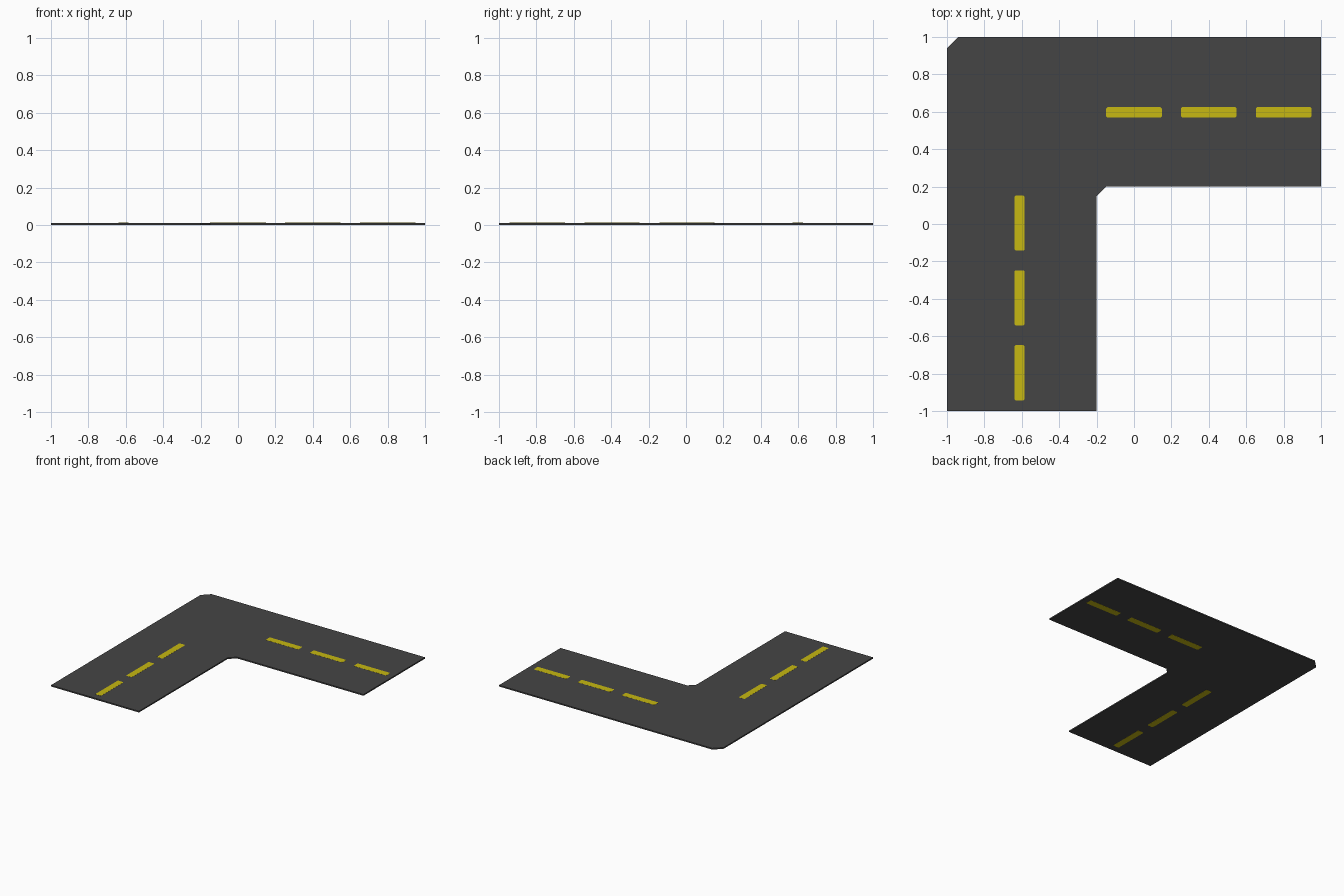
import bpy, bmesh

if "Cube" in bpy.data.objects:
    bpy.data.objects.remove(bpy.data.objects["Cube"])


def material(name, color):
    m = bpy.data.materials.new(name)
    m.diffuse_color = (*color, 1.0)
    m.use_nodes = True
    m.node_tree.nodes["Principled BSDF"].inputs["Base Color"].default_value = m.diffuse_color
    return m


def prism(name, outline, z0, z1, mat):
    """Extrude a flat counter-clockwise outline from z0 to z1."""
    bm = bmesh.new()
    face = bm.faces.new([bm.verts.new((x, y, z0)) for x, y in outline])
    top = bmesh.ops.extrude_face_region(bm, geom=[face], use_keep_orig=True)
    verts = [v for v in top["geom"] if isinstance(v, bmesh.types.BMVert)]
    bmesh.ops.translate(bm, verts=verts, vec=(0, 0, z1 - z0))
    bmesh.ops.recalc_face_normals(bm, faces=bm.faces[:])
    mesh = bpy.data.meshes.new(name)
    bm.to_mesh(mesh)
    bm.free()
    mesh.materials.append(mat)
    obj = bpy.data.objects.new(name, mesh)
    bpy.context.collection.objects.link(obj)
    return obj


def dash_outline(cx, cy, w, h, c=0.006):
    """Rectangle with slightly clipped corners."""
    x, y = w / 2, h / 2
    pts = [(x, -y + c), (x, y - c), (x - c, y), (-x + c, y),
           (-x, y - c), (-x, -y + c), (-x + c, -y), (x - c, -y)]
    return [(cx + px, cy + py) for px, py in pts]


asphalt = material("dark asphalt", (0.06, 0.06, 0.06))
yellow = material("yellow paint", (0.57, 0.48, 0.006))

# L-shaped road slab with clipped outer and inner corners
road = [(-1, -1), (-0.2, -1), (-0.2, 0.15), (-0.15, 0.2), (1, 0.2),
        (1, 1), (-0.94, 1), (-1, 0.94)]
prism("road_slab", road, 0.0006, 0.0114, asphalt)

# Centre line dashes, showing on both the top and the underside
for i in range(3):
    d = 0.4 * i
    prism(f"dash_along_x_{i + 1}", dash_outline(d, 0.597, 0.297, 0.055),
          0.0, 0.012, yellow)
    prism(f"dash_along_y_{i + 1}", dash_outline(-0.612, 0.005 - d, 0.053, 0.295),
          0.0, 0.012, yellow)
